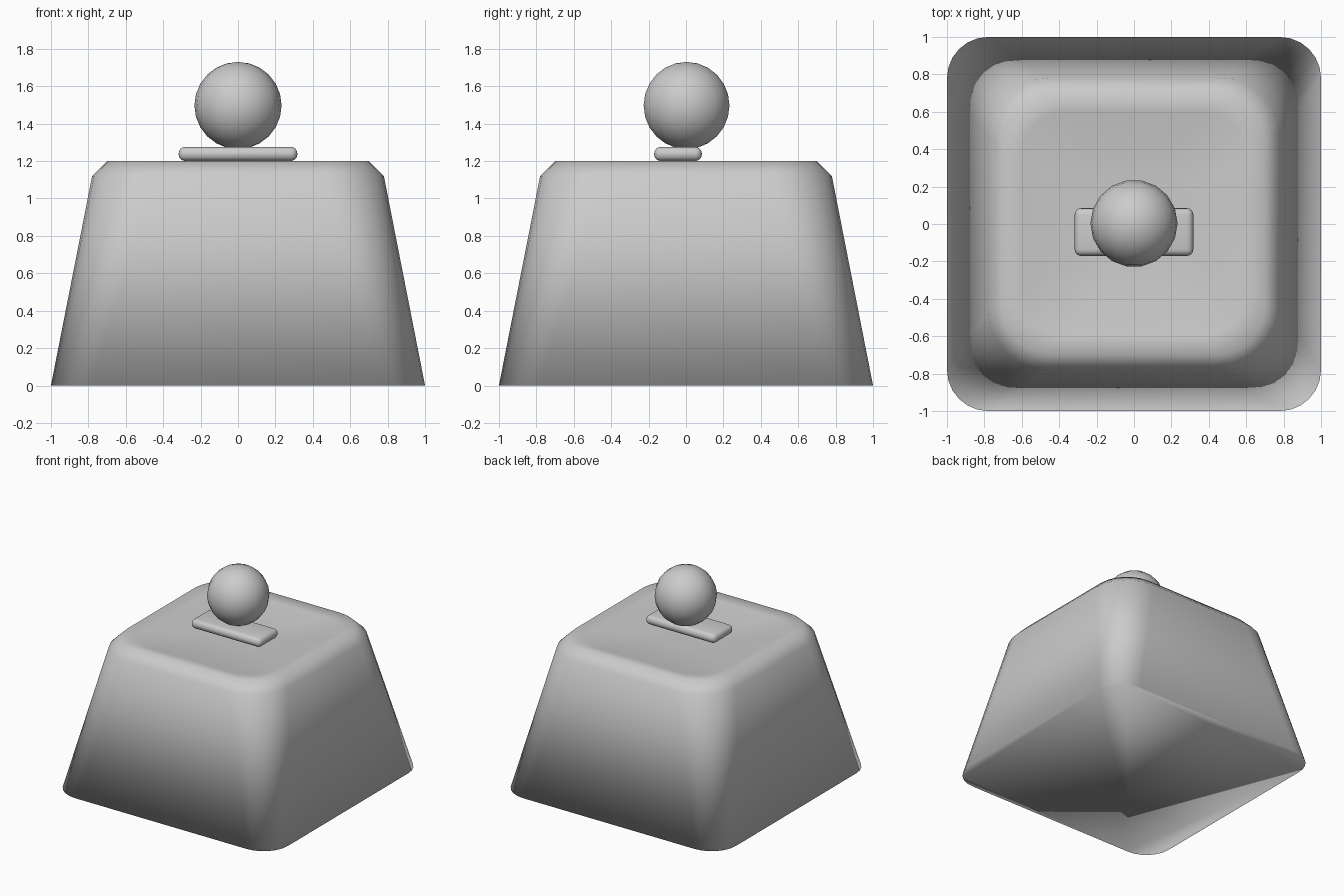
import bpy, bmesh
from math import cos, sin, pi

if "Cube" in bpy.data.objects:
    bpy.data.objects.remove(bpy.data.objects["Cube"], do_unlink=True)

grey = bpy.data.materials.new("light grey")
grey.use_nodes = True
COLOUR = (0.6, 0.6, 0.6, 1)
grey.diffuse_color = COLOUR
grey.node_tree.nodes["Principled BSDF"].inputs["Base Color"].default_value = COLOUR


def finish(name, bm):
    """Turn a bmesh into a smooth grey object."""
    bmesh.ops.recalc_face_normals(bm, faces=bm.faces)
    for f in bm.faces:
        f.smooth = True
    mesh = bpy.data.meshes.new(name)
    bm.to_mesh(mesh)
    bm.free()
    mesh.materials.append(grey)
    obj = bpy.data.objects.new(name, mesh)
    bpy.context.collection.objects.link(obj)
    return obj


def rounded_square(bm, half, radius, z, steps=6):
    """Ring of vertices around a square with round corners."""
    ring = []
    for k in range(4):
        mid = pi / 4 + k * pi / 2
        cx = (half - radius) * (1 if cos(mid) > 0 else -1)
        cy = (half - radius) * (1 if sin(mid) > 0 else -1)
        for i in range(steps + 1):
            a = k * pi / 2 + i * pi / 2 / steps
            ring.append(bm.verts.new((cx + radius * cos(a), cy + radius * sin(a), z)))
    return ring


# Tapered body with chamfered rim and a shallow dished top
bm = bmesh.new()
levels = [(1.0, 0.22, 0), (0.78, 0.32, 1.12), (0.7, 0.26, 1.2),
          (0.6, 0.24, 1.185), (0.42, 0.18, 1.16), (0.2, 0.1, 1.145)]
rings = [rounded_square(bm, *level) for level in levels]
for low, high in zip(rings, rings[1:]):
    for i in range(len(low)):
        j = (i + 1) % len(low)
        bm.faces.new((low[i], low[j], high[j], high[i]))
bm.faces.new(rings[0][::-1])
bm.faces.new(rings[-1])
finish("tapered_body", bm)

# Rounded plate lying on the top
bm = bmesh.new()
bmesh.ops.create_cube(bm, size=1)
bmesh.ops.scale(bm, vec=(0.635, 0.255, 0.075), verts=bm.verts)
bmesh.ops.translate(bm, vec=(0, -0.043, 1.238), verts=bm.verts)
bmesh.ops.bevel(bm, geom=bm.edges[:], offset=0.035, segments=4,
                profile=0.5, affect='EDGES')
finish("neck_plate", bm)

# Ball resting on the plate
bm = bmesh.new()
bmesh.ops.create_uvsphere(bm, u_segments=18, v_segments=12, radius=0.233)
ball = finish("ball", bm)
ball.location = (0, 0.003, 1.497)
ball.rotation_euler.z = pi / 2
